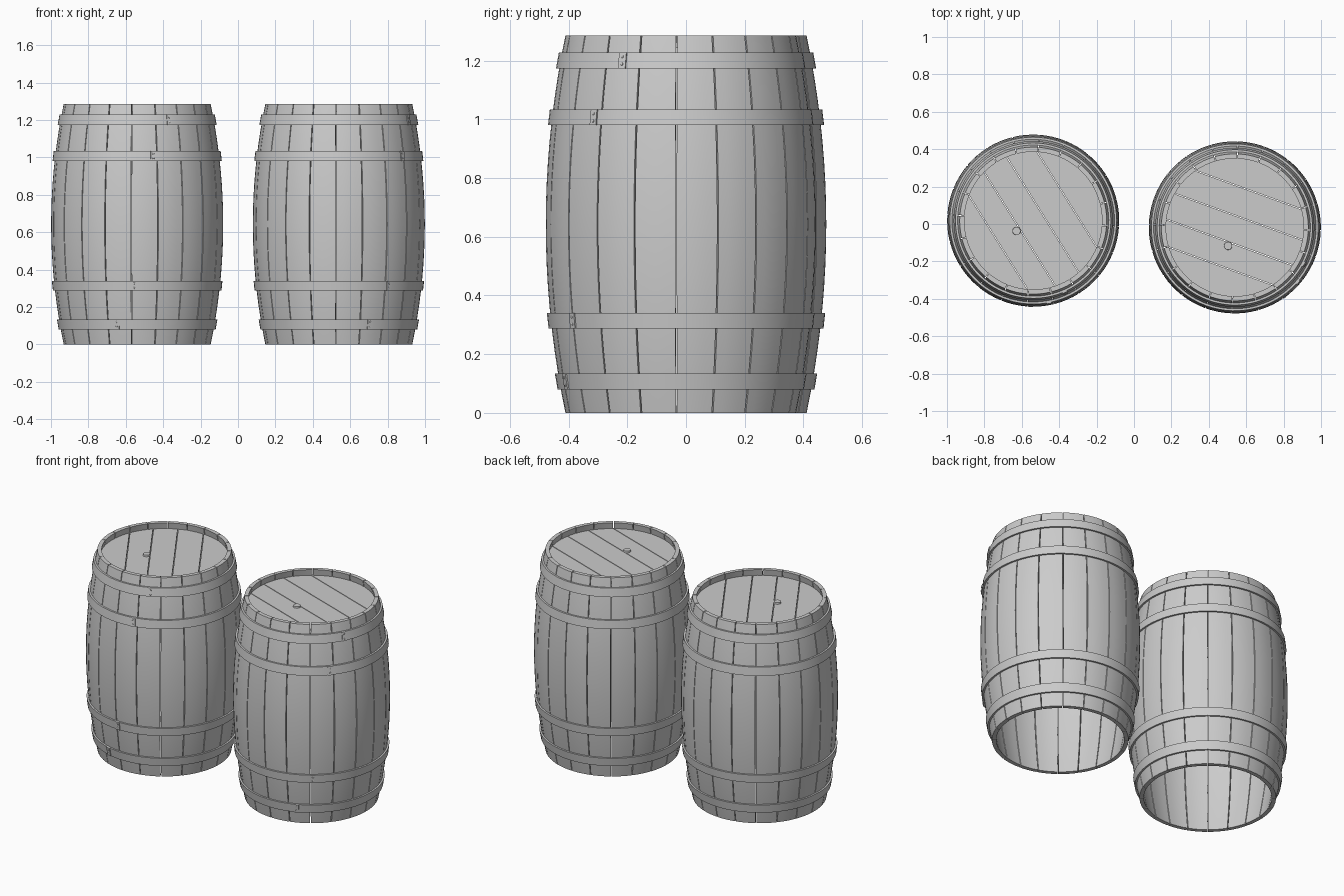
import bpy, bmesh, math
from mathutils import Vector, Matrix

if "Cube" in bpy.data.objects:
    bpy.data.objects.remove(bpy.data.objects["Cube"])

H, R_END, BULGE = 1.285, 0.393, 0.067
THICK, STAVES = 0.025, 20
LID_TOP, LID_R = 1.245, 0.384


def radius(z):
    t = z / (H / 2) - 1
    return R_END + BULGE * (1 - t * t)


def polar(r, a, z):
    return Vector((r * math.cos(a), r * math.sin(a), z))


def make_mesh(name, bm, smooth=True):
    bmesh.ops.recalc_face_normals(bm, faces=bm.faces[:])
    for f in bm.faces:
        f.smooth = smooth
    for e in bm.edges:
        if len(e.link_faces) == 2 and e.calc_face_angle() > math.radians(30):
            e.smooth = False
    me = bpy.data.meshes.new(name)
    bm.to_mesh(me)
    bm.free()
    return me


def sweep(bm, sections):
    """Join closed cross-sections into a capped solid."""
    rings = [[bm.verts.new(p) for p in s] for s in sections]
    n = len(rings[0])
    for a, b in zip(rings, rings[1:]):
        for i in range(n):
            bm.faces.new((a[i], a[(i + 1) % n], b[(i + 1) % n], b[i]))
    bm.faces.new(rings[0][::-1])
    bm.faces.new(rings[-1])


# Curved staves with narrow gaps between them
def staves():
    bm = bmesh.new()
    step, seg, rows = 2 * math.pi / STAVES, 4, 18
    gap = 0.0022
    for s in range(STAVES):
        sections = []
        for k in range(rows + 1):
            z = H * k / rows
            ro = radius(z)
            ri = ro - THICK
            a0, a1 = s * step, (s + 1) * step
            ring = []
            for r, order in ((ro, range(seg + 1)), (ri, range(seg, -1, -1))):
                g = gap / r
                ring += [polar(r, a0 + g + (a1 - a0 - 2 * g) * i / seg, z) for i in order]
            sections.append(ring)
        sweep(bm, sections)
    return make_mesh("staves", bm)


# Iron hoop following the stave curve
def hoop(z0, z1):
    bm = bmesh.new()
    n = 80
    prof = [(radius(z0) - 0.003, z0), (radius(z0) + 0.011, z0),
            (radius(z1) + 0.011, z1), (radius(z1) - 0.003, z1)]
    rings = [[bm.verts.new(polar(r, 2 * math.pi * i / n, z)) for r, z in prof]
             for i in range(n)]
    for i in range(n):
        a, b = rings[i], rings[(i + 1) % n]
        for j in range(4):
            bm.faces.new((a[j], a[(j + 1) % 4], b[(j + 1) % 4], b[j]))
    return make_mesh("hoop", bm)


# Overlapping hoop end with two rivets
def hoop_lap(z0, z1, angle):
    bm = bmesh.new()
    half = 0.0135 / radius(z0)
    sections = []
    for k in range(4):
        a = angle - half + 2 * half * k / 3
        sections.append([polar(radius(z0) + 0.005, a, z0), polar(radius(z0) + 0.016, a, z0),
                         polar(radius(z1) + 0.016, a, z1), polar(radius(z1) + 0.005, a, z1)])
    sweep(bm, sections)
    for f in (0.27, 0.73):
        z = z0 + (z1 - z0) * f
        m = (Matrix.Translation(polar(radius(z) + 0.016, angle, z))
             @ Matrix.Rotation(angle, 4, 'Z') @ Matrix.Diagonal((0.6, 1, 1, 1)))
        bmesh.ops.create_uvsphere(bm, u_segments=10, v_segments=6, radius=0.005, matrix=m)
    return make_mesh("hoop_lap", bm)


# Recessed lid made of planks cut to a circle
def lid(direction):
    bm = bmesh.new()
    cuts = [-LID_R, -0.22, -0.085, 0.06, 0.213, LID_R]
    rot = Matrix.Rotation(direction, 4, 'Z')
    for lo, hi in zip(cuts, cuts[1:]):
        lo, hi = lo + 0.002, hi - 0.002
        t0, t1 = math.asin(lo / LID_R), math.asin(hi / LID_R)
        ts = [t0 + (t1 - t0) * i / 12 for i in range(13)]
        pts = [(LID_R * math.cos(t), LID_R * math.sin(t)) for t in ts]
        pts += [(-x, y) for x, y in reversed(pts)]
        sweep(bm, [[rot @ Vector((x, y, z)) for x, y in pts]
                   for z in (LID_TOP - 0.022, LID_TOP)])
    return make_mesh("lid", bm)


# Small round bung in the lid
def bung(direction):
    bm = bmesh.new()
    pos = Matrix.Rotation(direction, 4, 'Z') @ Vector((0, -0.105, LID_TOP))
    bmesh.ops.create_cone(bm, cap_ends=True, segments=24, radius1=0.023, radius2=0.021,
                          depth=0.02, matrix=Matrix.Translation(pos))
    return make_mesh("bung", bm)


lid_dir = math.radians(-18)
parts = [("staves", staves()), ("lid", lid(lid_dir)), ("bung", bung(lid_dir))]
hoops = [("lower_hoop", 0.080, 0.134, -65), ("low_mid_hoop", 0.288, 0.340, -52),
         ("high_mid_hoop", 0.980, 1.034, -39), ("upper_hoop", 1.174, 1.228, -26)]
for name, z0, z1, deg in hoops:
    parts.append((name, hoop(z0, z1)))
    parts.append((name + "_lap", hoop_lap(z0, z1, math.radians(deg))))

# Two copies of the barrel, each turned differently
for side, x, y, turn in (("left", -0.539, 0.018, -40), ("right", 0.539, -0.018, -2)):
    for name, me in parts:
        ob = bpy.data.objects.new(side + "_barrel_" + name, me)
        ob.location = (x, y, 0)
        ob.rotation_euler = (0, 0, math.radians(turn))
        bpy.context.collection.objects.link(ob)
